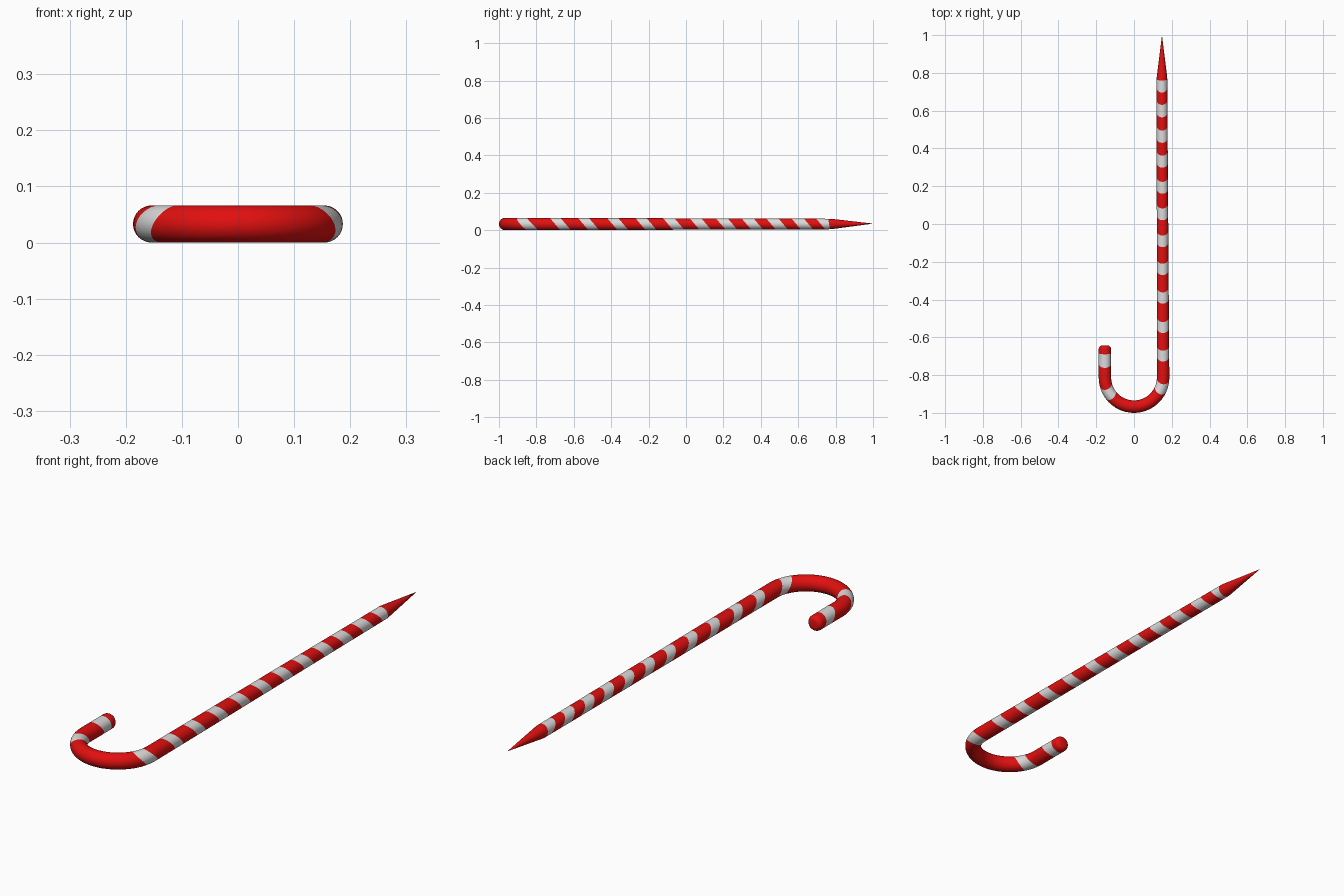
import bpy, bmesh, math
from mathutils import Vector

if "Cube" in bpy.data.objects:
    bpy.data.objects.remove(bpy.data.objects["Cube"])

# Cane dimensions
Z0 = 0.033                      # height of the centre line
TOP, BEND, END = 0.775, -0.813, -0.643   # y of shaft top, bend start, hook end
R_ARC, R_TOP, R_HOOK = 0.154, 0.028, 0.033
L1 = TOP - BEND
L2 = L1 + math.pi * R_ARC
L3 = L2 + END - BEND
CAP = 0.02
SIDES = 40
SHEAR = 0.85                    # slant of the stripes


def path(s):
    """Centre point and sideways normal at a distance along the cane."""
    if s < L1:
        x = 0.148 + (R_ARC - 0.148) * s / L1
        return Vector((x, TOP - s, Z0)), Vector((1, 0, 0))
    if s < L2:
        a = (s - L1) / R_ARC
        n = Vector((math.cos(a), -math.sin(a), 0))
        return Vector((0, BEND, Z0)) + n * R_ARC, n
    return Vector((-R_ARC, BEND + s - L2, Z0)), Vector((-1, 0, 0))


def radius(s):
    if s > L3 - CAP:
        t = min(1, (s - L3 + CAP) / CAP)
        return R_HOOK * (0.4 + 0.6 * math.sqrt(max(0, 1 - t * t)))
    return R_TOP + (R_HOOK - R_TOP) * min(1, max(0, s / L1))


def slant(s):
    """Stripe slant: flips round the bend and fades at both ends."""
    turn = math.cos(min(math.pi, max(0, (s - L1) / R_ARC)))
    fade = max(0, min(1, s / 0.05, (L3 - CAP - s) / 0.1))
    return SHEAR * turn * fade


# White stripes as (start, end) distances along the cane
shaft_centres = [0.622, 0.487, 0.355, 0.217, 0.077, -0.066,
                 -0.214, -0.365, -0.521, -0.672, -0.848]
stripes = [(0.010, 0.055)]
for i, y in enumerate(shaft_centres):
    half = 0.033 - 0.0005 * i
    stripes.append((TOP - y - half, TOP - y + half))
stripes.append((L2 - 0.097, L2 - 0.037))
hook_mid = L2 + (-0.712 - BEND)
stripes.append((hook_mid - 0.028, hook_mid + 0.028))

# Ring positions: stripe edges with filler rings between them
edges = [0] + [e for pair in stripes for e in pair] + [L3 - CAP]
rings = []
for a, b in zip(edges, edges[1:]):
    n = max(1, math.ceil((b - a) / 0.022))
    rings += [a + (b - a) * k / n for k in range(n)]
rings += [L3 - CAP + CAP * math.sin(k * math.pi / 12) for k in range(7)]

bm = bmesh.new()


def add_ring(s):
    loop = []
    for k in range(SIDES):
        a = 2 * math.pi * k / SIDES
        t = s + slant(s) * radius(s) * math.sin(a)
        c, n = path(t)
        r = radius(s)
        loop.append(bm.verts.new(c + n * r * math.cos(a) + Vector((0, 0, r * math.sin(a)))))
    return loop


def bridge(a, b, mat):
    for k in range(SIDES):
        j = (k + 1) % SIDES
        bm.faces.new((a[k], a[j], b[j], b[k])).material_index = mat


# Striped tube with rounded hook end
loops = [add_ring(s) for s in rings]
for i in range(len(rings) - 1):
    mid = (rings[i] + rings[i + 1]) / 2
    bridge(loops[i], loops[i + 1], int(any(a < mid < b for a, b in stripes)))
bm.faces.new(loops[-1])

# Sharpened point
tip = Vector((0.148, 1.0, Z0 + 0.002))
prev = loops[0]
base = [v.co.copy() for v in prev]
for f in (0.03, 0.35, 0.7):
    cur = [bm.verts.new(p.lerp(tip, f)) for p in base]
    bridge(prev, cur, 0)
    prev = cur
apex = bm.verts.new(tip)
for k in range(SIDES):
    bm.faces.new((prev[k], prev[(k + 1) % SIDES], apex))

bmesh.ops.recalc_face_normals(bm, faces=bm.faces)
mesh = bpy.data.meshes.new("candy_cane")
bm.to_mesh(mesh)
bm.free()

for name, col in (("candy_red", (0.76, 0.005, 0.005, 1)),
                  ("sugar_white", (0.72, 0.70, 0.70, 1))):
    m = bpy.data.materials.new(name)
    m.diffuse_color = col
    m.use_nodes = True
    m.node_tree.nodes["Principled BSDF"].inputs["Base Color"].default_value = m.diffuse_color
    mesh.materials.append(m)

cane = bpy.data.objects.new("candy_cane", mesh)
bpy.context.collection.objects.link(cane)
bpy.context.view_layer.objects.active = cane
cane.select_set(True)
bpy.ops.object.shade_smooth_by_angle(angle=math.radians(40))
